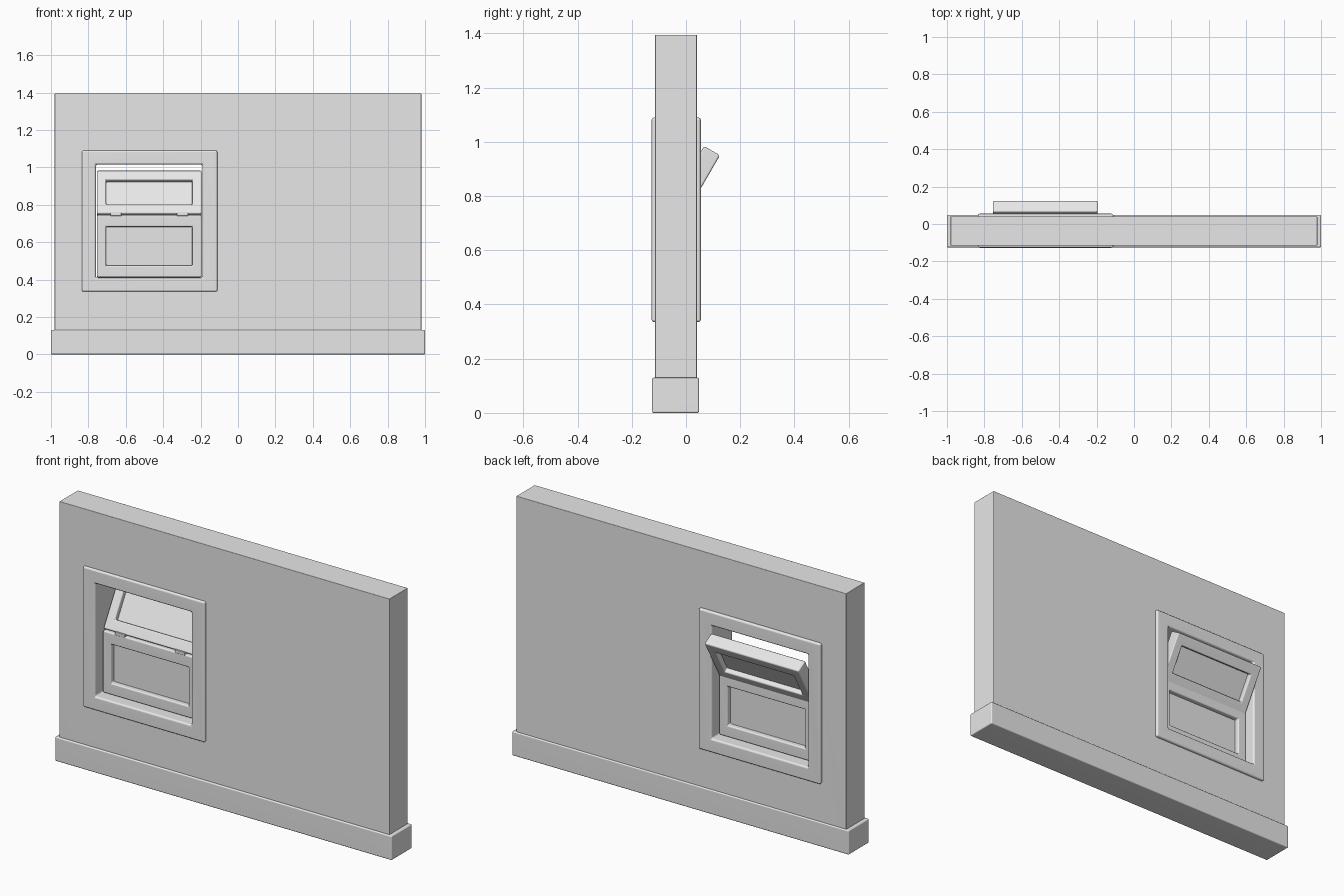
import bpy, bmesh, math

if "Cube" in bpy.data.objects:
    bpy.data.objects.remove(bpy.data.objects["Cube"], do_unlink=True)

# One plain grey for everything
grey = bpy.data.materials.new("plain grey")
grey.use_nodes = True
colour = (0.8, 0.8, 0.8, 1)
grey.diffuse_color = colour
grey.node_tree.nodes["Principled BSDF"].inputs["Base Color"].default_value = colour


def finish(name, bm, bevel):
    bmesh.ops.recalc_face_normals(bm, faces=bm.faces)
    mesh = bpy.data.meshes.new(name)
    bm.to_mesh(mesh)
    bm.free()
    obj = bpy.data.objects.new(name, mesh)
    bpy.context.collection.objects.link(obj)
    mesh.materials.append(grey)
    if bevel:
        mod = obj.modifiers.new("soft edges", "BEVEL")
        mod.width = bevel
        mod.segments = 3
        mod.limit_method = "ANGLE"
        for p in mesh.polygons:
            p.use_smooth = True
        obj.modifiers.new("weighted normals", "WEIGHTED_NORMAL")
    return obj


def box(name, x, y, z, bevel=0.0):
    bm = bmesh.new()
    bmesh.ops.create_cube(bm, size=1)
    for v in bm.verts:
        v.co = [(a + b) / 2 + c * (b - a) for (a, b), c in zip((x, y, z), v.co)]
    return finish(name, bm, bevel)


def ring(name, x, z, hole_x, hole_z, y, bevel=0.0):
    """Upright slab with a rectangular hole through it."""
    bm = bmesh.new()

    def loop(xs, zs, depth):
        pts = [(xs[0], zs[0]), (xs[1], zs[0]), (xs[1], zs[1]), (xs[0], zs[1])]
        return [bm.verts.new((px, depth, pz)) for px, pz in pts]

    loops = [loop(x, z, y[0]), loop(hole_x, hole_z, y[0]),
             loop(hole_x, hole_z, y[1]), loop(x, z, y[1])]
    for a, b in zip(loops, loops[1:] + loops[:1]):
        for i in range(4):
            j = (i + 1) % 4
            bm.faces.new((a[i], a[j], b[j], b[i]))
    return finish(name, bm, bevel)


def sash(name, height, rail):
    """Sash and its pane, with the front lower edge at the origin."""
    half, hole, depth = 0.28, 0.23, 0.068
    frame = ring(name + "_sash", (-half, half), (0, height),
                 (-hole, hole), (rail, height - rail), (0, depth), 0.007)
    pane = box(name + "_pane", (-hole - 0.01, hole + 0.01), (0.026, 0.042),
               (rail - 0.01, height - rail + 0.01))
    pane.parent = frame
    return frame


# Wall and skirting
ring("wall", (-0.98, 0.98), (0.01, 1.395), (-0.80, -0.15), (0.37, 1.05), (-0.115, 0.04), 0.003)
box("skirting", (-1, 1), (-0.125, 0.048), (0, 0.13), 0.006)

# Window casing, through the wall
ring("window_casing", (-0.835, -0.11), (0.335, 1.09),
     (-0.76, -0.19), (0.41, 1.015), (-0.127, 0.055), 0.01)

# Fixed lower sash and tilted upper sash
middle = -0.475
lower = sash("lower", 0.333, 0.063)
lower.location = (middle, -0.07, 0.412)
upper = sash("upper", 0.265, 0.058)
upper.location = (middle, -0.066, 0.755)
upper.rotation_euler.x = math.radians(-30)

# Hinges between the sashes
for side, label in ((-1, "right"), (1, "left")):
    cx = middle + side * 0.178
    box(label + "_hinge", (cx - 0.03, cx + 0.03), (-0.071, -0.045), (0.74, 0.757), 0.003)
